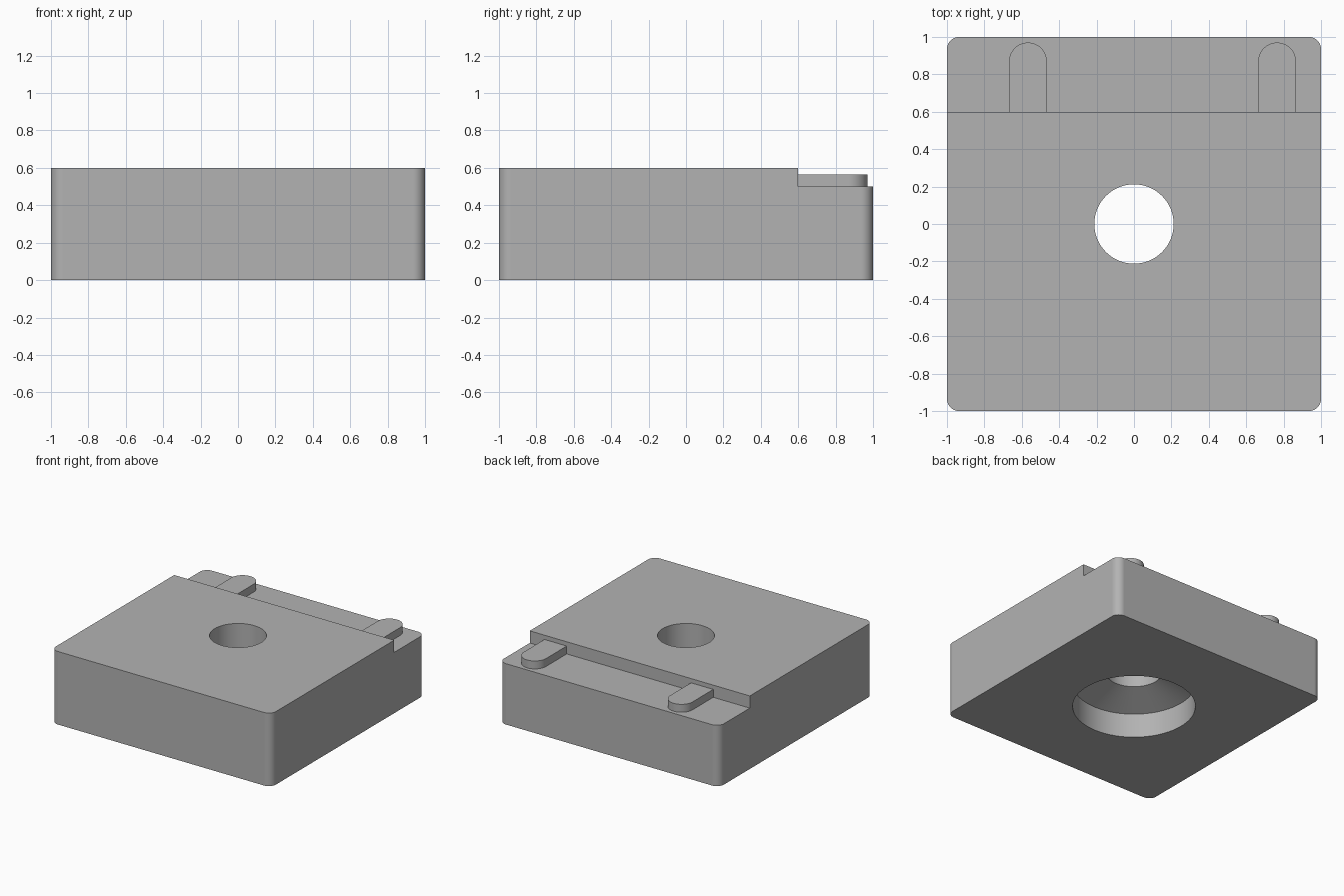
import bpy, bmesh
from math import sin, cos, pi, radians

cube = bpy.data.objects.get("Cube")
if cube:
    bpy.data.objects.remove(cube, do_unlink=True)

GREY = (0.45, 0.45, 0.45, 1)
metal = bpy.data.materials.new("plain grey")
metal.use_nodes = True
metal.diffuse_color = GREY
metal.node_tree.nodes["Principled BSDF"].inputs["Base Color"].default_value = GREY


def arc(cx, cy, r, start, end, steps):
    angles = [radians(start + (end - start) * i / steps) for i in range(steps + 1)]
    return [(cx + r * cos(a), cy + r * sin(a)) for a in angles]


def finish(name, bm):
    bmesh.ops.recalc_face_normals(bm, faces=bm.faces)
    mesh = bpy.data.meshes.new(name)
    bm.to_mesh(mesh)
    bm.free()
    mesh.materials.append(metal)
    obj = bpy.data.objects.new(name, mesh)
    bpy.context.collection.objects.link(obj)
    return obj


def prism(name, outline, z0, z1):
    bm = bmesh.new()
    face = bm.faces.new([bm.verts.new((x, y, z0)) for x, y in outline])
    ext = bmesh.ops.extrude_face_region(bm, geom=[face])
    top = [v for v in ext["geom"] if isinstance(v, bmesh.types.BMVert)]
    bmesh.ops.translate(bm, verts=top, vec=(0, 0, z1 - z0))
    return finish(name, bm)


def lathe(name, profile, segments=96):
    bm = bmesh.new()
    rings = [[bm.verts.new((r * cos(2 * pi * i / segments), r * sin(2 * pi * i / segments), z))
              for i in range(segments)] for r, z in profile]
    for low, high in zip(rings, rings[1:]):
        for i in range(segments):
            j = (i + 1) % segments
            bm.faces.new((low[i], low[j], high[j], high[i]))
    bm.faces.new(rings[0])
    bm.faces.new(rings[-1])
    return finish(name, bm)


def cut(target, cutter):
    mod = target.modifiers.new("cut", 'BOOLEAN')
    mod.operation = 'DIFFERENCE'
    mod.solver = 'EXACT'
    mod.object = cutter
    bpy.context.view_layer.objects.active = target
    bpy.ops.object.modifier_apply(modifier=mod.name)
    bpy.data.objects.remove(cutter, do_unlink=True)


def smooth(obj):
    bpy.ops.object.select_all(action='DESELECT')
    obj.select_set(True)
    bpy.context.view_layer.objects.active = obj
    bpy.ops.object.shade_smooth_by_angle(angle=radians(15))
    weighted = obj.modifiers.new("clean normals", 'WEIGHTED_NORMAL')
    weighted.keep_sharp = True


# Block with rounded upright corners
R = 0.065
C = 1 - R
outline = []
for k, (sx, sy) in enumerate([(1, 1), (-1, 1), (-1, -1), (1, -1)]):
    outline += arc(sx * C, sy * C, R, 90 * k, 90 * k + 90, 12)
block = prism("block", outline, 0, 0.6)

# Lowered ledge along the back
cut(block, prism("ledge_cutter", [(-2, 0.6), (2, 0.6), (2, 2), (-2, 2)], 0.5, 1))

# Wide bore underneath, tapering to the through hole
cut(block, lathe("bore_cutter", [(0.462, -0.1), (0.462, 0.2), (0.212, 0.295), (0.212, 0.7)]))
smooth(block)

# Round-ended keys on the ledge
for name, x in (("right_key", -0.567), ("left_key", 0.765)):
    r = 0.101
    shape = [(x - r, 0.6), (x + r, 0.6)] + arc(x, 0.97 - r, r, 0, 180, 32)
    smooth(prism(name, shape, 0.5, 0.565))
